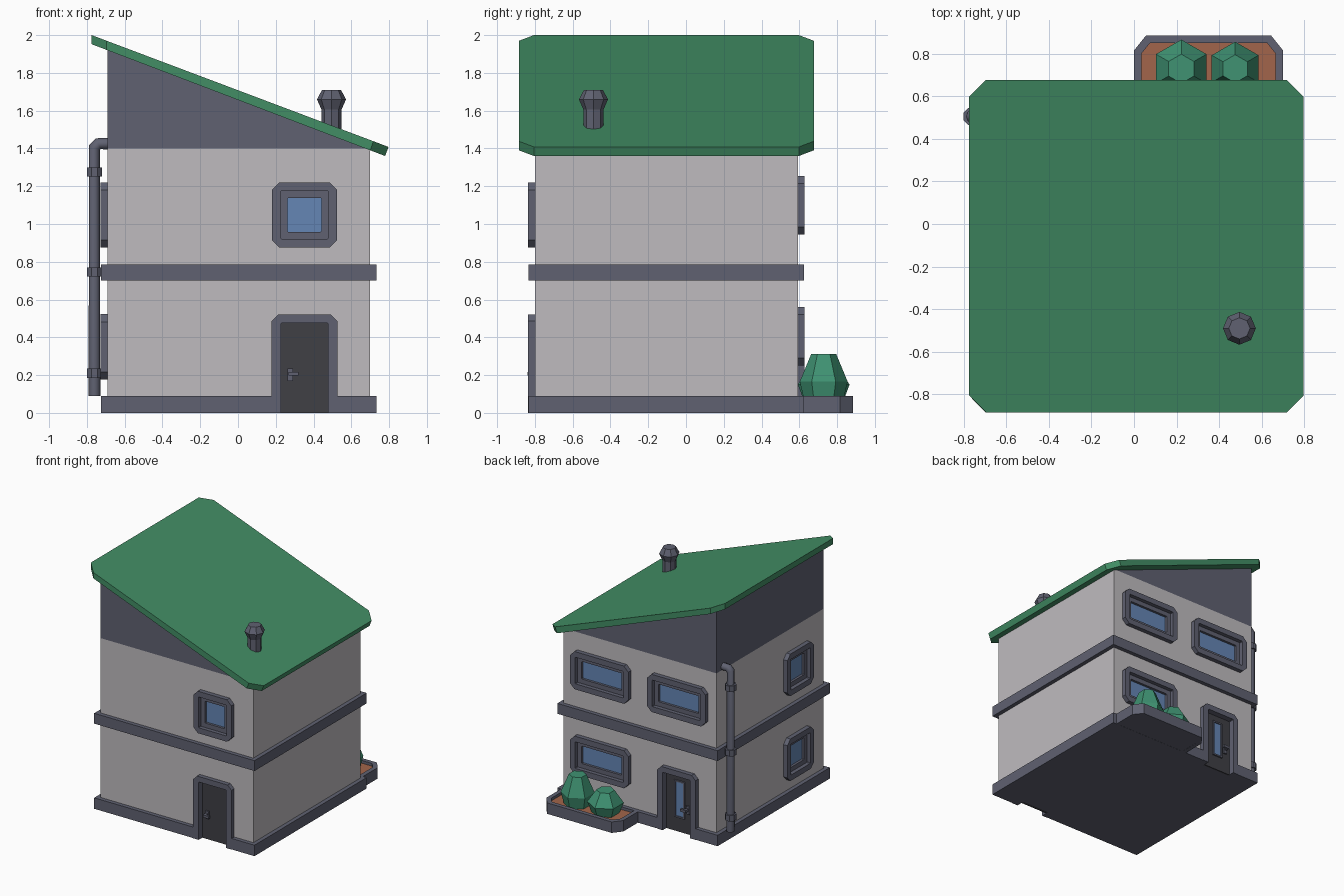
import bpy, bmesh, math

if "Cube" in bpy.data.objects:
    bpy.data.objects.remove(bpy.data.objects["Cube"])

def material(name, rgb):
    m = bpy.data.materials.new(name)
    m.diffuse_color = (*rgb, 1)
    m.use_nodes = True
    m.node_tree.nodes["Principled BSDF"].inputs["Base Color"].default_value = m.diffuse_color
    return m

WALL = material("wall_grey", (0.52, 0.50, 0.52))
TRIM = material("trim_slate", (0.115, 0.12, 0.165))
DOOR = material("door_dark", (0.05, 0.05, 0.06))
GLASS = material("glass_blue", (0.13, 0.24, 0.46))
GREEN = material("roof_green", (0.055, 0.27, 0.13))
LEAF = material("leaf_green", (0.05, 0.29, 0.17))
SOIL = material("soil_brown", (0.36, 0.13, 0.07))

def make(name, verts, faces, mat):
    me = bpy.data.meshes.new(name)
    me.from_pydata(verts, [], faces)
    bm = bmesh.new()
    bm.from_mesh(me)
    bmesh.ops.recalc_face_normals(bm, faces=bm.faces)
    bm.to_mesh(me)
    bm.free()
    if mat:
        me.materials.append(mat)
    ob = bpy.data.objects.new(name, me)
    bpy.context.collection.objects.link(ob)
    return ob

def loft(name, lower, upper, mat):
    """Solid between two matching loops of 3D points."""
    n = len(lower)
    faces = [tuple(range(n)), tuple(range(n, 2 * n))]
    faces += [(i, (i + 1) % n, n + (i + 1) % n, n + i) for i in range(n)]
    return make(name, lower + upper, faces, mat)

def slab(name, pts, z0, z1, mat):
    return loft(name, [(x, y, z0) for x, y in pts], [(x, y, z1) for x, y in pts], mat)

def rect(x0, x1, y0, y1):
    return [(x0, y0), (x1, y0), (x1, y1), (x0, y1)]

def octagon(x0, x1, y0, y1, c):
    return [(x0 + c, y0), (x1 - c, y0), (x1, y0 + c), (x1, y1 - c),
            (x1 - c, y1), (x0 + c, y1), (x0, y1 - c), (x0, y0 + c)]

def lathe(name, profile, sides, at, mat, phase=0.0):
    verts, faces = [], []
    for r, z in profile:
        for i in range(sides):
            a = phase + 2 * math.pi * i / sides
            verts.append((at[0] + r * math.cos(a), at[1] + r * math.sin(a), z))
    for k in range(len(profile) - 1):
        for i in range(sides):
            a, b = k * sides + i, k * sides + (i + 1) % sides
            faces.append((a, b, b + sides, a + sides))
    faces += [tuple(range(sides)), tuple(range(len(verts) - sides, len(verts)))]
    return make(name, verts, faces, mat)

# House outline and wall-space mapping: u along wall, z up, d outward
X0, X1, Y0, Y1 = -0.692, 0.70, -0.80, 0.592
SIDES = {"front": lambda u, z, d: (u, Y0 - d, z),
         "back": lambda u, z, d: (u, Y1 + d, z),
         "left": lambda u, z, d: (X0 - d, u, z)}

def panel(name, side, pts, d0, d1, mat):
    f = SIDES[side]
    return loft(name, [f(u, z, d0) for u, z in pts], [f(u, z, d1) for u, z in pts], mat)

def ring(name, side, outer, inner, d0, d1, mat, closed=True):
    f, n = SIDES[side], len(outer)
    verts = [f(u, z, d) for loop, d in ((outer, d0), (outer, d1), (inner, d1), (inner, d0))
             for u, z in loop]
    faces = []
    for i in range(n if closed else n - 1):
        j = (i + 1) % n
        for a in range(4):
            b = (a + 1) % 4
            faces.append((a * n + i, a * n + j, b * n + j, b * n + i))
    if not closed:
        faces += [(0, n, 2 * n, 3 * n), (n - 1, 2 * n - 1, 3 * n - 1, 4 * n - 1)]
    return make(name, verts, faces, mat)

# Walls, with the sloping dark gable above
walls = slab("walls", rect(X0, X1, Y0, Y1), 0.04, 1.40, WALL)
tri = [(X0, 1.40), (X1, 1.40), (X0, 1.925)]
loft("gable", [(x, Y0, z) for x, z in tri], [(x, Y1, z) for x, z in tri], TRIM)

def cut(name, side, pts):
    c = panel(name, side, pts, -0.035, 0.05, None)
    c.hide_render = True
    c.hide_viewport = True
    mod = walls.modifiers.new(name, "BOOLEAN")
    mod.operation = "DIFFERENCE"
    mod.object = c

# Plinth with a notch at each door, and the band between floors
P = 0.033
slab("plinth", [(X0 - P, Y0 - P), (0.227, Y0 - P), (0.227, Y0 + 0.025), (0.477, Y0 + 0.025),
                (0.477, Y0 - P), (X1 + P, Y0 - P), (X1 + P, Y1 + P), (-0.227, Y1 + P),
                (-0.227, Y1 - 0.025), (-0.477, Y1 - 0.025), (-0.477, Y1 + P),
                (X0 - P, Y1 + P)], 0, 0.09, TRIM)
slab("floor_band", rect(X0 - P, X1 + P, Y0 - P, Y1 + P), 0.70, 0.785, TRIM)

# Windows
def window(name, side, u, z, w, h):
    def box(m, c):
        return octagon(u - w / 2 + m, u + w / 2 - m, z - h / 2 + m, z + h / 2 - m, c)
    cut(name + "_cutter", side, box(0.04, 0.004))
    ring(name + "_frame", side, box(0, 0.04), box(0.046, 0.004), -0.03, 0.036, TRIM)
    ring(name + "_sash", side, box(0.044, 0.004), box(0.083, 0.004), -0.034, 0.004, TRIM)
    panel(name + "_glass", side, box(0.08, 0.004), -0.034, -0.016, GLASS)

window("front_window", "front", 0.352, 1.048, 0.345, 0.345)
window("left_upper_window", "left", -0.45, 1.048, 0.345, 0.345)
window("left_lower_window", "left", -0.45, 0.35, 0.345, 0.345)
window("back_upper_window_a", "back", 0.35, 1.10, 0.53, 0.31)
window("back_upper_window_b", "back", -0.35, 1.10, 0.53, 0.31)
window("back_lower_window", "back", 0.35, 0.405, 0.53, 0.31)

# Doors
def door(name, side, u, glazed):
    def arch(w, h, c):
        return [(u - w, 0), (u - w, h - c), (u - w + c, h), (u + w - c, h), (u + w, h - c), (u + w, 0)]
    cut(name + "_cutter", side, arch(0.13, 0.48, 0.004))
    ring(name + "_frame", side, arch(0.174, 0.521, 0.035), arch(0.125, 0.476, 0.004),
         -0.03, 0.036, TRIM, closed=False)
    panel(name + "_panel", side, arch(0.127, 0.478, 0.004), -0.035, -0.012, DOOR)
    # Handle plate, spindle and lever
    h = u - 0.075
    panel(name + "_plate", side, rect(h - 0.016, h + 0.014, 0.17, 0.235), -0.014, 0.0, TRIM)
    panel(name + "_spindle", side, rect(h - 0.01, h + 0.01, 0.197, 0.217), -0.005, 0.03, TRIM)
    panel(name + "_lever", side, rect(h - 0.01, h + 0.042, 0.197, 0.217), 0.02, 0.038, TRIM)
    if glazed:
        pane = rect(u - 0.035, u + 0.035, 0.13, 0.41)
        rim = rect(u - 0.047, u + 0.047, 0.118, 0.422)
        ring(name + "_pane_rim", side, rim, pane, -0.014, 0.0, TRIM)
        panel(name + "_pane", side, pane, -0.014, -0.008, GLASS)

door("front_door", "front", 0.352, False)
door("back_door", "back", -0.352, True)

# Sloping roof with clipped corners
RX0, RX1 = -0.775, 0.797
outline = octagon(RX0, RX1, -0.885, 0.677, 0.08)
slope = (1.408 - 2.0) / (RX1 - RX0)
top = [(x, y, 2.0 + slope * (x - RX0)) for x, y in outline]
under = [(x - 0.018 * (x - RX0) / (RX1 - RX0), y, z - 0.048) for x, y, z in top]
loft("roof", under, top, GREEN)

# Chimney
lathe("chimney", [(0.053, 1.42), (0.053, 1.605), (0.077, 1.66), (0.05, 1.71)],
      8, (0.495, -0.49), TRIM)

# Drainpipe with collars
cu = bpy.data.curves.new("drainpipe", "CURVE")
cu.dimensions = "3D"
cu.bevel_depth = 0.031
cu.bevel_resolution = 2
cu.use_fill_caps = True
path = [(-0.76, 0.09), (-0.76, 1.405), (-0.74, 1.425), (-0.68, 1.425)]
sp = cu.splines.new("POLY")
sp.points.add(len(path) - 1)
for p, (x, z) in zip(sp.points, path):
    p.co = (x, 0.505, z, 1)
cu.materials.append(TRIM)
bpy.context.collection.objects.link(bpy.data.objects.new("drainpipe", cu))
for i, z in enumerate((0.21, 0.745, 1.275)):
    lathe(f"pipe_collar_{i + 1}", [(0.044, z - 0.024), (0.044, z + 0.024)], 8,
          (-0.76, 0.505), TRIM, math.pi / 8)

# Planter tray, soil and hexagonal bushes
def tray(m, c):
    return [(m, Y1 - 0.02), (0.70 - m, Y1 - 0.02), (0.70 - m, 0.885 - m - c),
            (0.70 - m - c * 0.8, 0.885 - m), (m + c * 0.8, 0.885 - m), (m, 0.885 - m - c)]

slab("planter_base", tray(0.005, 0.07), 0.001, 0.05, TRIM)
SIDES["floor"] = lambda u, v, d: (u, v, d)
ring("planter_rim", "floor", tray(0, 0.07), tray(0.035, 0.05), 0, 0.09, TRIM)
slab("planter_soil", tray(0.03, 0.05), 0.04, 0.068, SOIL)
for name, x, s, profile in (
        ("bush_tall", 0.475, 0.127, [(0.8, 0.06), (1, 0.165), (0.52, 0.312)]),
        ("bush_short", 0.222, 0.137, [(0.75, 0.06), (1, 0.15), (0.5, 0.25)])):
    lathe(name, [(r * s, z) for r, z in profile], 6, (x, 0.729), LEAF, math.pi / 6)
